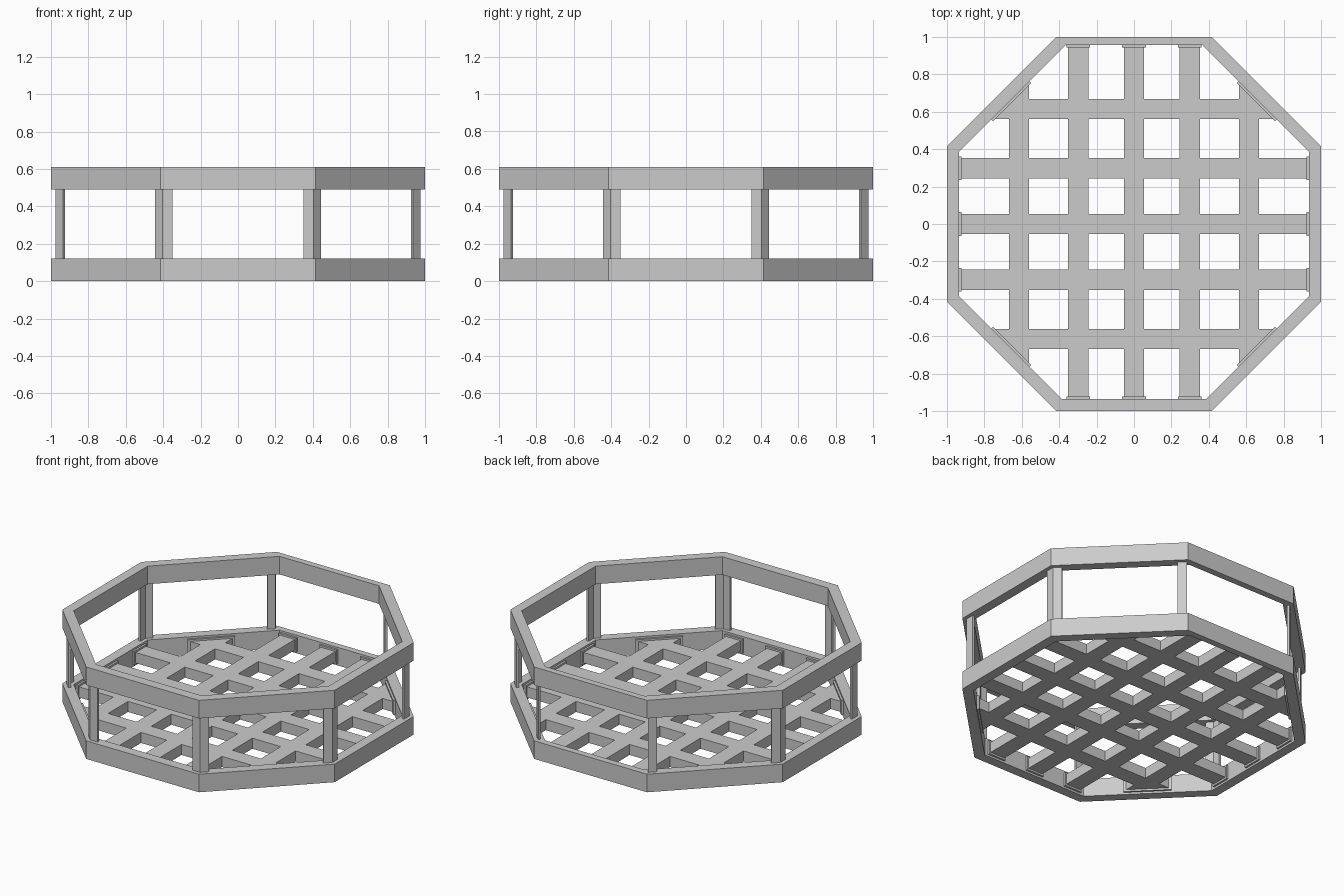
import bpy, bmesh
from math import sin, cos, pi, tan

if "Cube" in bpy.data.objects:
    bpy.data.objects.remove(bpy.data.objects["Cube"])

T8 = tan(pi / 8)


def octagon(a, back=None):
    """Octagon with apothem a; the back (+y) side may sit at its own distance."""
    pts = []
    for i in range(8):
        ang = pi / 8 + i * pi / 4
        pts.append([a / cos(pi / 8) * cos(ang), a / cos(pi / 8) * sin(ang)])
    if back:
        for i, s in ((1, 1), (2, -1)):
            shift = back - a
            pts[i][1] += shift
            pts[i][0] -= s * shift      # slide along the diagonal side
    return pts


def finish(bm, name):
    bmesh.ops.recalc_face_normals(bm, faces=bm.faces)
    me = bpy.data.meshes.new(name)
    bm.to_mesh(me)
    bm.free()
    ob = bpy.data.objects.new(name, me)
    bpy.context.collection.objects.link(ob)
    return ob


def extrude_up(bm, h):
    r = bmesh.ops.extrude_face_region(bm, geom=bm.faces[:])
    vs = [g for g in r["geom"] if isinstance(g, bmesh.types.BMVert)]
    bmesh.ops.translate(bm, verts=vs, vec=(0, 0, h))


def prism(name, pts, z0, z1):
    bm = bmesh.new()
    bm.faces.new([bm.verts.new((x, y, z0)) for x, y in pts])
    extrude_up(bm, z1 - z0)
    return finish(bm, name)


def on_side(i, d, t):
    """Point at distance d outward and t along side i (2 = back)."""
    a = i * pi / 4
    return (d * cos(a) - t * sin(a), d * sin(a) + t * cos(a))


# octagonal rails
def rail(name, z0, z1):
    bm = bmesh.new()
    o = [bm.verts.new((x, y, z0)) for x, y in octagon(1.0)]
    n = [bm.verts.new((x, y, z0)) for x, y in octagon(0.935, 0.957)]
    for i in range(8):
        j = (i + 1) % 8
        bm.faces.new((o[i], o[j], n[j], n[i]))
    extrude_up(bm, z1 - z0)
    finish(bm, name)


rail("lower_rail", 0.0, 0.12)
rail("upper_rail", 0.49, 0.61)

# bent corner posts: one thin strip at each end of every side but the back
for i in range(8):
    if i == 2:
        continue
    for s in (-1, 1):
        prof = [(0.975, 0.975 * T8), (0.975, 0.349), (0.959, 0.349), (0.959, 0.959 * T8)]
        prism("post_strip", [on_side(i, d, s * t) for d, t in prof], 0.12, 0.49)

# floor lattice: octagon sliced by the beam edges, holes removed
beams = [(c - 0.054, c + 0.054) for c in (-0.615, -0.298, 0.0, 0.298, 0.615)]
bm = bmesh.new()
bm.faces.new([bm.verts.new((x, y, 0.025)) for x, y in octagon(0.934, 0.956)])
for lo, hi in beams:
    for c in (lo, hi):
        for axis in ((1, 0, 0), (0, 1, 0)):
            bmesh.ops.bisect_plane(bm, geom=bm.verts[:] + bm.edges[:] + bm.faces[:],
                                   plane_co=(axis[0] * c, axis[1] * c, 0), plane_no=axis)
inside = lambda v: any(lo < v < hi for lo, hi in beams)
holes = []
for f in bm.faces:
    c = f.calc_center_median()
    if not (inside(c.x) or inside(c.y)):
        holes.append(f)
bmesh.ops.delete(bm, geom=holes, context='FACES')
extrude_up(bm, 0.07)
finish(bm, "floor_lattice")

# bracket plates where the beams meet the lower rail
for i in range(8):
    d = 0.957 if i == 2 else 0.935
    spots = [(0, 0.145)] if i % 2 else [(t, 0.064) for t in (-0.298, 0, 0.298)]
    for t, w in spots:
        pts = [(d, t - w), (d, t + w), (d - 0.013, t + w), (d - 0.013, t - w)]
        prism("beam_bracket", [on_side(i, a, b) for a, b in pts], 0.013, 0.107)
